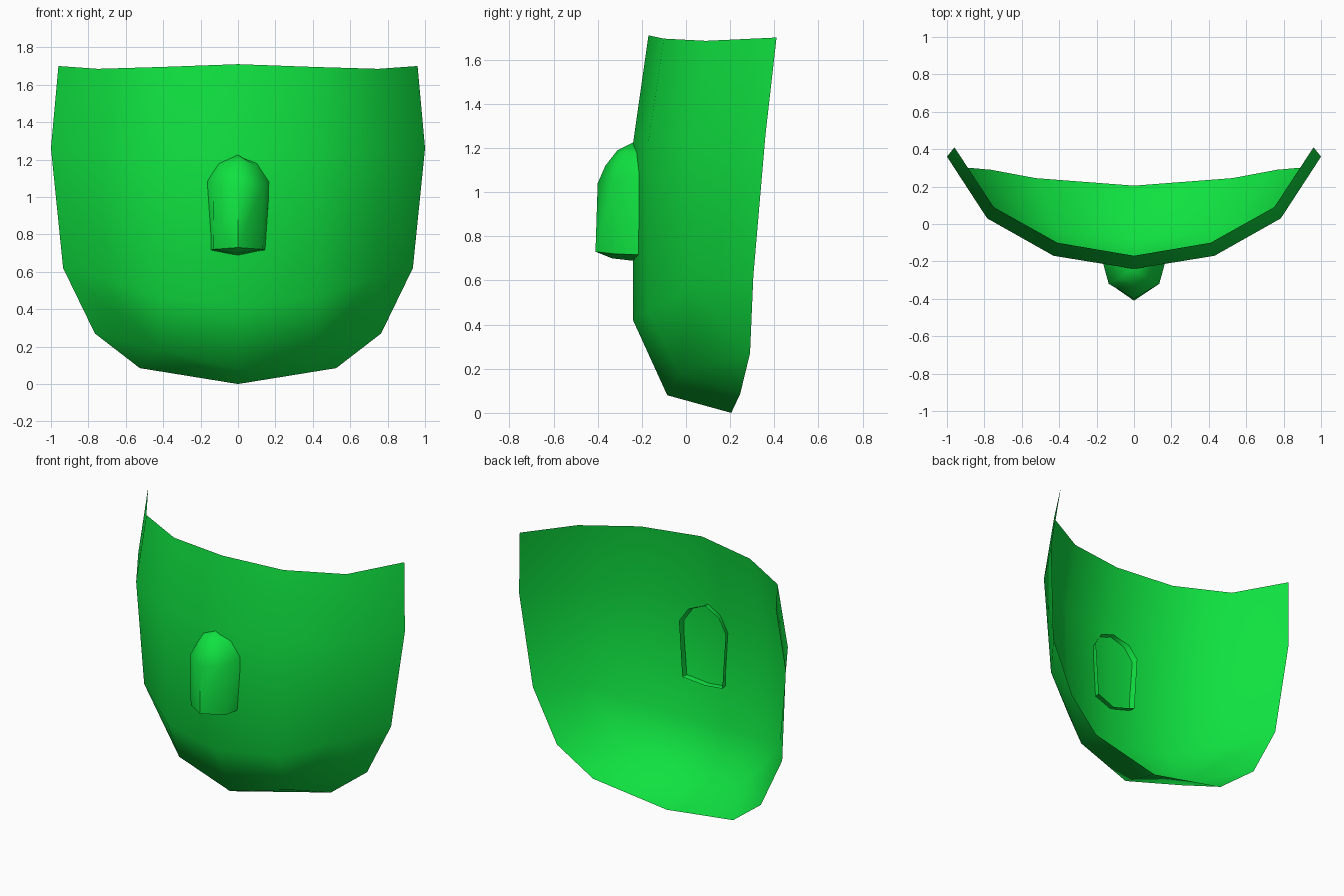
import bpy, bmesh, math

if "Cube" in bpy.data.objects:
    bpy.data.objects.remove(bpy.data.objects["Cube"])

green = bpy.data.materials.new("bright_green")
green.diffuse_color = (0.005, 0.76, 0.052, 1)
green.use_nodes = True
green.node_tree.nodes["Principled BSDF"].inputs["Base Color"].default_value = green.diffuse_color


def half_mesh(name, points, faces, angle):
    """Build the right half from named points, mirror it across x, smooth it."""
    bm = bmesh.new()
    for side in (1, -1):
        v = {k: bm.verts.new((side * x, y, z)) for k, (x, y, z) in points.items()}
        for f in faces:
            bm.faces.new([v[k] for k in f][::side])
    bmesh.ops.remove_doubles(bm, verts=bm.verts, dist=0.0005)
    bmesh.ops.recalc_face_normals(bm, faces=bm.faces)
    # outward means towards the front
    if sum(f.normal.y * f.calc_area() for f in bm.faces) > 0:
        bmesh.ops.reverse_faces(bm, faces=bm.faces)
    me = bpy.data.meshes.new(name)
    bm.to_mesh(me)
    bm.free()
    me.materials.append(green)
    ob = bpy.data.objects.new(name, me)
    bpy.context.collection.objects.link(ob)
    bpy.ops.object.select_all(action='DESELECT')
    ob.select_set(True)
    bpy.context.view_layer.objects.active = ob
    bpy.ops.object.shade_smooth_by_angle(angle=math.radians(angle))
    return ob


# Curved shell: rows a (top) to e (bottom rim), columns 0 (centre) to 3 (side)
shell = {
    "a0": (0, -.17, 1.71), "a1": (.41, -.10, 1.695), "a2": (.75, .09, 1.685), "a3": (.96, .41, 1.70),
    "b0": (0, -.24, 1.22), "b1": (.43, -.17, 1.23), "b2": (.785, .03, 1.245), "b3": (1.0, .36, 1.26),
    "c0": (0, -.24, .42), "c1": (.41, -.17, .46), "c2": (.725, .03, .57), "c3": (.935, .305, .62),
    "d0": (0, -.085, .08), "d1": (.42, -.03, .18), "d3": (.765, .29, .27),
    "e0": (0, .205, .0), "e1": (.525, .245, .085),
}
shell_faces = [(f"{r}{c}", f"{s}{c}", f"{s}{c+1}", f"{r}{c+1}")
               for r, s in ("ab", "bc") for c in range(3)]
shell_faces += [("c0", "d0", "d1", "c1"), ("c1", "d1", "c2"), ("c2", "d1", "d3", "c3"),
                ("d0", "e0", "e1", "d1"), ("d1", "e1", "d3")]
half_mesh("curved_shell", shell, shell_faces, 80)

# Raised nub: r = ridge, m = shoulder, k = base against the shell
nub = {
    "r0": (0, -.41, .73), "r1": (0, -.40, 1.04), "r2": (0, -.365, 1.12),
    "r3": (0, -.31, 1.19), "r4": (0, -.24, 1.225),
    "m0": (.13, -.32, .72), "m1": (.135, -.32, 1.06), "m2": (.08, -.29, 1.175),
    "k0": (.15, -.175, .715), "k1": (.175, -.175, 1.09), "k2": (.115, -.185, 1.18),
    "k3": (0, -.205, 1.225), "u0": (0, -.335, .70), "u1": (0, -.205, .685),
}
nub_faces = [("r0", "m0", "m1", "r1"), ("r1", "m1", "r2"), ("r2", "m1", "m2", "r3"), ("r3", "m2", "r4"),
             ("m0", "k0", "k1", "m1"), ("m1", "k1", "k2", "m2"), ("m2", "k2", "k3", "r4"),
             ("r0", "u0", "m0"), ("u0", "u1", "k0", "m0")]
half_mesh("raised_nub", nub, nub_faces, 60)
